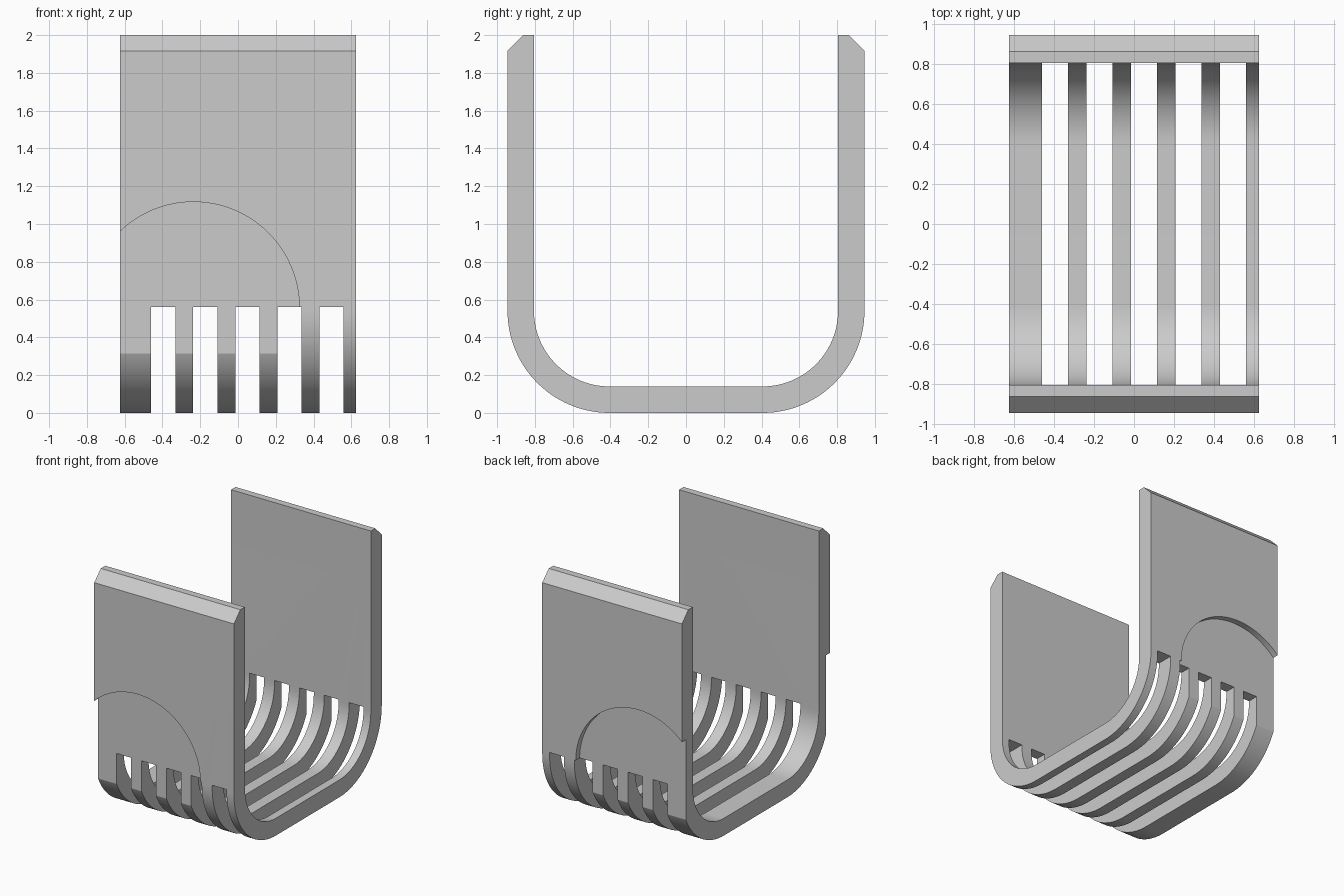
import bpy, bmesh
from math import sin, cos, pi, radians

if "Cube" in bpy.data.objects:
    bpy.data.objects.remove(bpy.data.objects["Cube"], do_unlink=True)

HALF_W, HALF_D, HEIGHT = 0.625, 0.945, 2.0
WALL, BEND, CHAMFER = 0.14, 0.54, 0.083
ARC_STEPS = 28

grey = bpy.data.materials.new("light grey")
grey.use_nodes = True
colour = (0.6, 0.6, 0.6, 1)
grey.diffuse_color = colour
grey.node_tree.nodes["Principled BSDF"].inputs["Base Color"].default_value = colour


def half_arc(radius):
    """Quarter bend on the +y side, from the floor up to the wall."""
    angles = [-pi / 2 + pi / 2 * i / ARC_STEPS for i in range(ARC_STEPS + 1)]
    return [(HALF_D - BEND + radius * cos(a), BEND + radius * sin(a)) for a in angles]


def mirrored(side):
    return [(-y, z) for y, z in reversed(side)]


# U-shaped bracket, its section extruded along x
outer = half_arc(BEND) + [(HALF_D, HEIGHT - CHAMFER), (HALF_D - CHAMFER, HEIGHT)]
inner = half_arc(BEND - WALL) + [(HALF_D - WALL, HEIGHT)]
section = mirrored(outer) + outer + list(reversed(inner)) + list(reversed(mirrored(inner)))
bm = bmesh.new()
face = bm.faces.new([bm.verts.new((-HALF_W, y, z)) for y, z in section])
moved = bmesh.ops.extrude_face_region(bm, geom=[face])["geom"]
bmesh.ops.translate(bm, vec=(2 * HALF_W, 0, 0),
                    verts=[v for v in moved if isinstance(v, bmesh.types.BMVert)])
bmesh.ops.recalc_face_normals(bm, faces=bm.faces)
mesh = bpy.data.meshes.new("slotted_bracket")
bm.to_mesh(mesh)
bm.free()
mesh.materials.append(grey)
bracket = bpy.data.objects.new("slotted_bracket", mesh)
bpy.context.collection.objects.link(bracket)


def cut(cutter):
    """Subtract the cutter from the bracket, then discard it."""
    cutter.hide_render = True
    mod = bracket.modifiers.new("cut", "BOOLEAN")
    mod.operation, mod.solver, mod.object = "DIFFERENCE", "EXACT", cutter
    bpy.ops.object.select_all(action="DESELECT")
    bracket.select_set(True)
    bpy.context.view_layer.objects.active = bracket
    bpy.ops.object.modifier_apply(modifier=mod.name)
    bpy.data.objects.remove(cutter, do_unlink=True)


# Shallow round recess on the outside of both walls
for side in (-1, 1):
    bpy.ops.mesh.primitive_cylinder_add(vertices=128, radius=0.561, depth=0.4,
                                        location=(-0.236, side * (HALF_D - 0.05 + 0.2), 0.556),
                                        rotation=(pi / 2, 0, 0))
    cut(bpy.context.object)

# Five slots through the floor and the lower walls
SLOT_TOP = 0.56
for i in range(5):
    bpy.ops.mesh.primitive_cube_add(size=1, location=(-0.395 + 0.2225 * i, 0, SLOT_TOP - 0.5))
    slot = bpy.context.object
    slot.scale = (0.129, 3, 1)
    cut(slot)

# Smooth bends with crisp edges
bracket.data.materials.clear()
bracket.data.materials.append(grey)
bracket.select_set(True)
bpy.context.view_layer.objects.active = bracket
bpy.ops.object.shade_smooth_by_angle(angle=radians(20))
